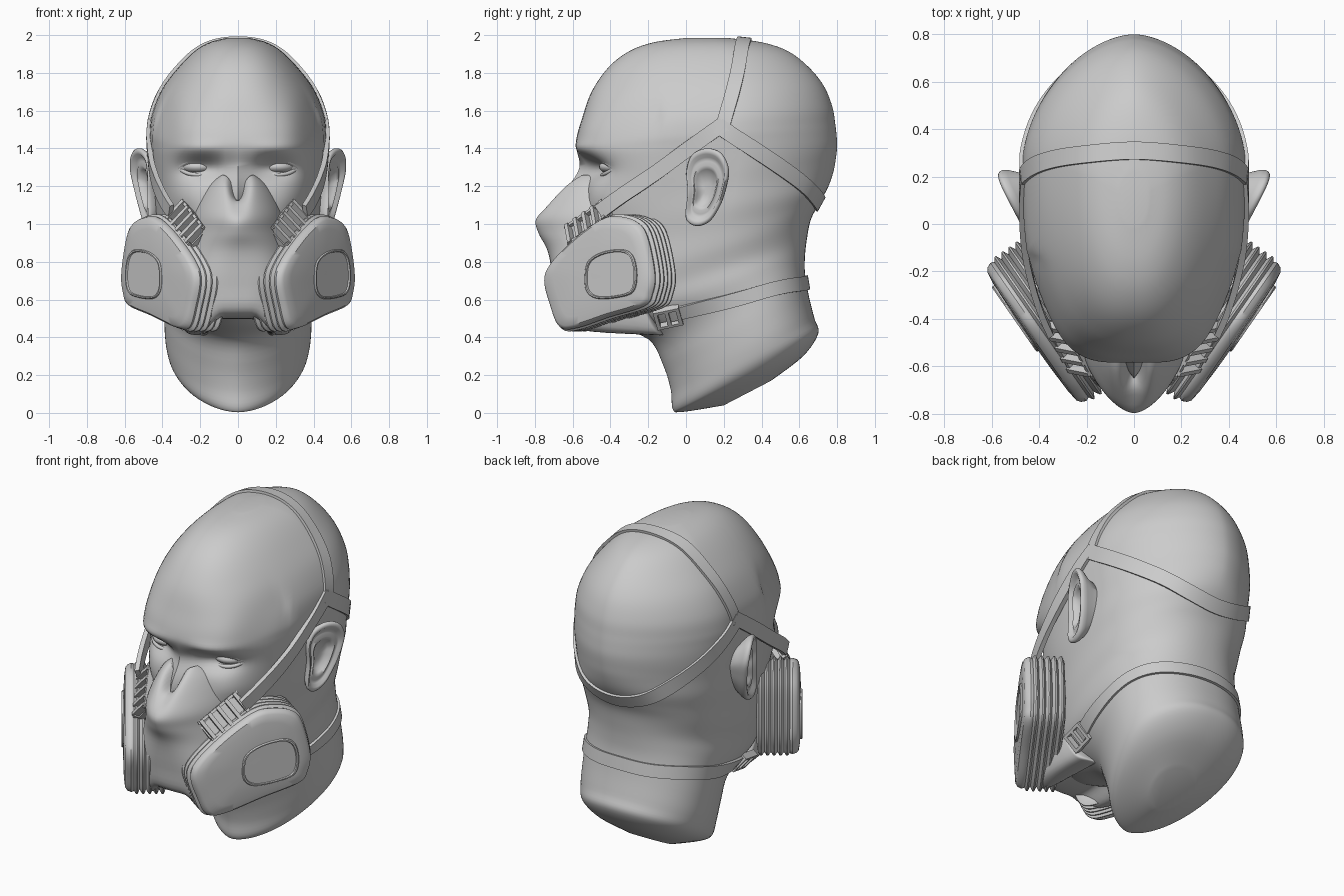
import bpy, bmesh, math
from mathutils import Vector, Matrix
from mathutils.bvhtree import BVHTree

if "Cube" in bpy.data.objects:
    bpy.data.objects.remove(bpy.data.objects["Cube"])


def catmull(pts, steps, closed=False):
    """Smooth interpolation through tuples of any length."""
    n, out = len(pts), []
    get = (lambda i: pts[i % n]) if closed else (lambda i: pts[max(0, min(n - 1, i))])
    for i in range(n if closed else n - 1):
        quad = list(zip(get(i - 1), get(i), get(i + 1), get(i + 2)))
        for s in range(steps):
            t = s / steps
            out.append(tuple(0.5 * (2 * b + (c - a) * t + (2 * a - 5 * b + 4 * c - d) * t * t
                                    + (3 * b - a - 3 * c + d) * t ** 3) for a, b, c, d in quad))
    return out if closed else out + [tuple(pts[-1])]


def finish(name, bm, mirror=False, angle=40):
    bmesh.ops.recalc_face_normals(bm, faces=bm.faces)
    me = bpy.data.meshes.new(name)
    bm.to_mesh(me)
    bm.free()
    ob = bpy.data.objects.new(name, me)
    bpy.context.collection.objects.link(ob)
    if mirror:
        ob.modifiers.new("mirror", 'MIRROR').use_mirror_merge = False
    bpy.ops.object.select_all(action='DESELECT')
    ob.select_set(True)
    bpy.context.view_layer.objects.active = ob
    bpy.ops.object.shade_smooth_by_angle(angle=math.radians(angle))
    return ob


def skin(rings):
    """Bridge a list of closed point rings and cap both ends."""
    bm = bmesh.new()
    vs = [[bm.verts.new(p) for p in r] for r in rings]
    n = len(vs[0])
    for a, b in zip(vs, vs[1:]):
        for i in range(n):
            bm.faces.new((a[i], a[(i + 1) % n], b[(i + 1) % n], b[i]))
    bm.faces.new(vs[0])
    bm.faces.new(vs[-1])
    return bm


def body_loft(rows, seg, steps, mid, exps, sculpt):
    """Rows (front y, front z, back y, back z, half width) -> tilted superellipse slices."""
    rings = []
    for yf, zf, yb, zb, w in catmull(rows, steps):
        yc, ring = yf + mid * (yb - yf), []
        nf, nb = exps(zf)
        for k in range(seg):
            a = 2 * math.pi * k / seg
            s, c = math.sin(a), -math.cos(a)
            n = nf if c < 0 else nb
            x = math.copysign(abs(s) ** (2 / n), s) * w
            y = yc + math.copysign(abs(c) ** (2 / n), c) * (yc - yf if c < 0 else yb - yc)
            z = zf + (y - yf) / (yb - yf) * (zb - zf)
            ring.append(sculpt(x, y, z))
        rings.append(ring)
    return skin(rings)


def ramp(v, a, b):
    t = max(0.0, min(1.0, (v - a) / (b - a)))
    return t * t * (3 - 2 * t)


# head and neck
HEAD = [(.2, .04, .45, .17, .12), (-.02, .005, .62, .30, .27), (-.07, .02, .70, .42, .35),
        (-.08, .12, .68, .50, .38), (-.12, .25, .65, .62, .39), (-.2, .39, .63, .74, .39),
        (-.41, .47, .63, .83, .40), (-.52, .54, .64, .92, .40), (-.56, .65, .66, 1.02, .42),
        (-.57, .80, .70, 1.10, .43), (-.56, .95, .75, 1.19, .445), (-.545, 1.1, .78, 1.275, .45),
        (-.535, 1.21, .793, 1.345, .457), (-.55, 1.30, .80, 1.41, .463), (-.572, 1.38, .797, 1.47, .468),
        (-.58, 1.45, .79, 1.53, .469), (-.55, 1.56, .775, 1.62, .453), (-.5, 1.70, .73, 1.73, .40),
        (-.41, 1.83, .65, 1.83, .315), (-.3, 1.915, .54, 1.915, .23), (-.17, 1.962, .4, 1.962, .15),
        (0, 1.985, .22, 1.985, .06)]
# sculpt dabs: x, z, radius x, radius z, push in y (sockets, brows, nose, cheeks, temples)
DABS = [(.19, 1.295, .13, .06, .085), (.21, 1.40, .15, .035, -.02), (0, 1.14, .055, .13, -.11),
        (.29, 1.13, .10, .08, -.02), (.40, 1.52, .08, .16, .06)]


def face(x, y, z):
    if y < -.1:
        for dx, dz, rx, rz, push in DABS:
            y += push * math.exp(-((abs(x) - dx) / rx) ** 2 - ((z - dz) / rz) ** 2) * ramp(-y, .1, .2)
    return (x, y, max(z, 0))


def head_exps(z):
    return 1.75 + .25 * ramp(z, .3, .5) + .8 * ramp(z, .8, 1.35) - .5 * ramp(z, 1.45, 1.75), 2.2 - .45 * ramp(z, .6, 1.2)


bm = body_loft(HEAD, 96, 5, .61, head_exps, face)
bmesh.ops.recalc_face_normals(bm, faces=bm.faces)
bvh = BVHTree.FromBMesh(bm)
finish("head", bm, angle=60)

# eyes and eyelids
bm = bmesh.new()
bmesh.ops.create_uvsphere(bm, u_segments=32, v_segments=16, radius=1,
                          matrix=Matrix.Translation((.205, -.355, 1.303)) @ Matrix.Diagonal((.1, .105, .045, 1)))
finish("eyeball", bm, True, 60)


def tube(name, pts, r):
    rings = []
    path = [Vector(p) for p in catmull(pts, 6)]
    for i, p in enumerate(path):
        t = (path[min(i + 1, len(path) - 1)] - path[max(i - 1, 0)]).normalized()
        u = t.cross(Vector((0, .3, 1))).normalized()
        v = t.cross(u)
        rings.append([p + r * (math.cos(k * math.pi / 4) * u + math.sin(k * math.pi / 4) * v) for k in range(8)])
    finish(name, skin(rings), True, 60)


tube("upper_eyelid", [(.105, -.41, 1.285), (.15, -.442, 1.328), (.21, -.45, 1.342), (.27, -.425, 1.33), (.315, -.375, 1.295)], .014)
tube("lower_eyelid", [(.105, -.41, 1.285), (.15, -.435, 1.268), (.21, -.442, 1.26), (.27, -.42, 1.27), (.315, -.375, 1.295)], .011)


# plates made of scaled copies of one outline: ears, filters, windows
def plate(name, outline, rings, place, angle=40):
    pts = catmull(outline, 6, True)
    cu = sum(p[0] for p in pts) / len(pts)
    cv = sum(p[1] for p in pts) / len(pts)
    finish(name, skin([[place(cu + (u - cu) * s, cv + (v - cv) * s, h) for u, v in pts]
                       for s, h in rings]), True, angle)


def on_ear(y, z, h):
    flare = .12 * (y / .23) * (.45 + .55 * (z - 1) / .4)
    return Vector((.46 + flare + .88 * h, y - .4 * h, z))


EAR = [(0, 1.05), (.012, 1.17), (.005, 1.28), (.035, 1.365), (.11, 1.40), (.185, 1.375), (.225, 1.29),
       (.21, 1.19), (.18, 1.10), (.13, 1.02), (.07, .99), (.02, 1.005)]
plate("ear", EAR, [(.6, -.12), (.75, -.06), (.94, -.025), (1, -.005), (1, .008), (.95, .018), (.86, .015),
                   (.78, -.002), (.68, -.006), (.58, .004), (.48, -.008), (.38, -.03), (.15, -.036)], on_ear, 70)


# respirator facepiece: notched over the nose, arched under the chin
def facepiece_shape(x, y, z):
    g = math.exp(-(x / .045) ** 2) * ramp(z, 1.0, 1.15)
    arch = .07 * ramp(abs(x), .08, .18) * (1 - ramp(z, .5, .62))
    return (x, y + .05 * g, z - .10 * g * ramp(z, 1.1, 1.25) - arch)


MASK = [(-.35, .50, -.18, .49, .1), (-.55, .50, -.12, .48, .21), (-.67, .54, -.12, .50, .28),
        (-.70, .68, -.2, .60, .31), (-.73, .85, -.28, .80, .29), (-.78, .95, -.33, .95, .26),
        (-.797, 1.03, -.36, 1.05, .24), (-.745, 1.12, -.40, 1.14, .20), (-.675, 1.21, -.44, 1.21, .15),
        (-.61, 1.275, -.48, 1.255, .09)]
finish("facepiece", body_loft(MASK, 80, 5, .9, lambda z: (2.8 - 1.15 * ramp(z, .65, 1.0), 2.5), facepiece_shape), angle=50)

# filters: u runs along the slanted pad, h is its outward depth
ALONG, OUT = Vector((.57, .82, 0)), Vector((.82, -.57, 0))


def on_filter(u, z, h):
    return ALONG * u + OUT * h + Vector((0, 0, z))


FILTER = [(-.51, .70), (-.46, .80), (-.30, .935), (-.13, 1.035), (-.02, 1.05), (.10, 1.02), (.17, .94), (.22, .74),
          (.205, .63), (.15, .56), (-.08, .50), (-.30, .44), (-.41, .445), (-.47, .56)]
pleats = [(.7, .39)]
for i in range(5):
    pleats += [(.93, .40 + .036 * i), (1.0, .412 + .036 * i), (1.0, .420 + .036 * i), (.95, .432 + .036 * i)]
plate("filter_pad", FILTER, pleats + [(.96, .58), (.97, .592), (.945, .613), (.90, .625), (.75, .632), (.4, .637), (.1, .638)],
      on_filter, 35)
WINDOW = [(-.21, .71), (-.19, .80), (-.10, .85), (.03, .865), (.10, .83), (.125, .73), (.10, .64),
          (.0, .61), (-.13, .605), (-.195, .64)]
plate("filter_window", WINDOW, [(1, .60), (1, .640), (.97, .646), (.92, .646), (.90, .638), (.4, .638), (.1, .638)], on_filter, 35)

# port joining each filter to the facepiece
port = [[on_filter(-.2 + .16 * math.cos(a * math.pi / 16), .72 + .16 * math.sin(a * math.pi / 16), h)
         for a in range(32)] for h in (.2, .41)]
finish("filter_port", skin(port), True)


# harness straps laid onto the head
def strap(name, pts, width, loop, lift=0.0):
    if loop:
        pts = pts + [(-x, y, z) for x, y, z in reversed(pts[:-1])]
    path, normals = [], []
    for p in catmull(pts, 8):
        co, no, _, _ = bvh.find_nearest(Vector(p))
        path.append(co)
        normals.append(no)
    for _ in range(2):
        for i in range(1, len(path) - 1):
            path[i] = (path[i - 1] + 2 * path[i] + path[i + 1]) / 4
            normals[i] = (normals[i - 1] + 2 * normals[i] + normals[i + 1]).normalized()
    rings, last = [], len(path) - 1
    for i, (p, n) in enumerate(zip(path, normals)):
        t = (path[min(i + 1, last)] - path[max(i - 1, 0)]).normalized()
        w = t.cross(n).normalized() * width / 2
        p = p + n * lift * (1 - i / last) ** 2
        rings.append([p + w - n * .012, p + w + n * .015, p - w + n * .015, p - w - n * .012])
    finish(name, skin(rings), not loop, 40)


strap("cheek_strap", [(.30, -.42, 1.08), (.40, -.2, 1.24), (.45, 0, 1.39), (.47, .2, 1.53)], .08, False, .07)
strap("crown_strap", [(.47, .19, 1.50), (.44, .24, 1.68), (.34, .275, 1.82), (.19, .295, 1.94), (0, .31, 1.985)], .075, True)
strap("rear_strap", [(.47, .17, 1.52), (.44, .35, 1.40), (.34, .55, 1.26), (.18, .69, 1.14), (0, .72, 1.10)], .085, True)
strap("neck_strap", [(.34, -.1, .49), (.4, .1, .55), (.39, .3, .61), (.3, .48, .66), (.15, .6, .68), (0, .64, .69)], .075, True)


# buckles: boxes in a frame of along / across / outward
def buckle(name, pos, along, out, parts):
    t = Vector(along).normalized()
    w = Vector(out).cross(t).normalized()
    n = t.cross(w)
    frame = Matrix.Translation(pos) @ Matrix((t, w, n)).transposed().to_4x4()
    bm = bmesh.new()
    for co, size in parts:
        bmesh.ops.create_cube(bm, size=1, matrix=frame @ Matrix.Translation(co) @ Matrix.Diagonal((*size, 1)))
    finish(name, bm, True, 30)


bars = [((-.12 + .06 * i, 0, .015), (.022, .13, .045)) for i in range(5)]
rails = [((0, s * .058, .01), (.28, .016, .035)) for s in (-1, 1)]
buckle("cheek_buckle", (.265, -.515, 1.0), (.11, .20, .14), (.6, -.6, .45), bars + rails + [((0, 0, -.015), (.28, .11, .03))])

co, no, _, _ = bvh.find_nearest(Vector((.34, -.1, .49)))
frame_parts = [((s * .06, 0, 0), (.02, .11, .04)) for s in (-1, 0, 1)] + [((0, s * .05, 0), (.14, .016, .04)) for s in (-1, 1)]
buckle("neck_buckle", co + no * .02, (.1, .95, .2), no, frame_parts)
